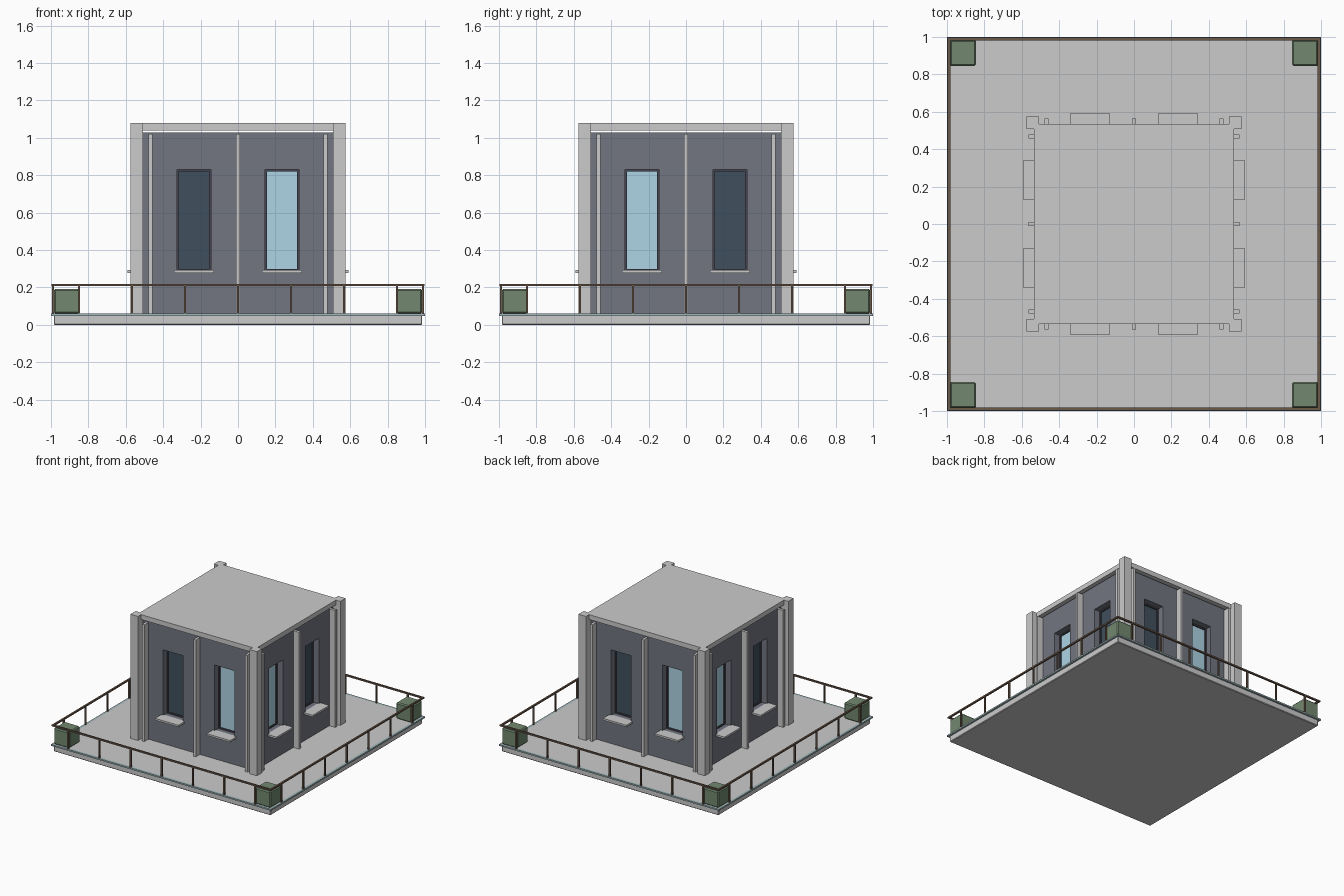
import bpy, bmesh
from mathutils import Matrix, Vector
from math import pi

if "Cube" in bpy.data.objects:
    bpy.data.objects.remove(bpy.data.objects["Cube"])


def paint(name, rgb):
    m = bpy.data.materials.new(name)
    m.diffuse_color = (*rgb, 1)
    m.use_nodes = True
    m.node_tree.nodes["Principled BSDF"].inputs["Base Color"].default_value = m.diffuse_color
    return m


WALL = paint("wall_slate", (0.17, 0.18, 0.22))
DARK = paint("dark_glass", (0.05, 0.08, 0.11))
LIGHT = paint("light_glass", (0.42, 0.66, 0.78))
FRAME = paint("frame_dark", (0.06, 0.06, 0.08))
GREEN = paint("hedge_green", (0.17, 0.25, 0.16))
BROWN = paint("rail_brown", (0.15, 0.10, 0.07))
TEAL = paint("edge_teal", (0.36, 0.48, 0.50))


def boxes(name, parts, mat=None, turns=(0,), bevel=0):
    """Boxes given as (x0, x1, y0, y1, z0, z1), repeated by quarter turns about z."""
    bm = bmesh.new()
    for k in turns:
        for x0, x1, y0, y1, z0, z1 in parts:
            size = Matrix.Diagonal((x1 - x0, y1 - y0, z1 - z0, 1))
            mid = Matrix.Translation(Vector((x0 + x1, y0 + y1, z0 + z1)) / 2)
            bmesh.ops.create_cube(bm, size=1, matrix=Matrix.Rotation(k * pi / 2, 4, 'Z') @ mid @ size)
    me = bpy.data.meshes.new(name)
    bm.to_mesh(me)
    bm.free()
    ob = bpy.data.objects.new(name, me)
    bpy.context.collection.objects.link(ob)
    if mat:
        me.materials.append(mat)
    if bevel:
        b = ob.modifiers.new("bevel", 'BEVEL')
        b.width, b.segments = bevel, 1
    return ob


ALL = range(4)
WX, WW, Z0, Z1 = 0.235, 0.09, 0.29, 0.83   # window centre, half width, bottom, top
FACE, GLASS = -0.51, -0.45                 # wall face and glass plane

# Base slab with a thin projecting edge
boxes("base_slab", [(-.985, .985, -.985, .985, 0, .06)], bevel=.005)
boxes("base_edge", [(-1, 1, -1, -.98, .048, .06)], TEAL, ALL)

# Building body with recessed window openings
body = boxes("walls", [(FACE, -FACE, FACE, -FACE, .06, 1.03)], WALL)
cutter = boxes("window_cutter", [(s * WX - WW, s * WX + WW, -.6, -.44, Z0, Z1) for s in (-1, 1)], None, ALL)
cutter.hide_render = True
cutter.hide_viewport = True
cut = body.modifiers.new("windows", 'BOOLEAN')
cut.object, cut.operation, cut.solver = cutter, 'DIFFERENCE', 'EXACT'

# Roof and corner columns
boxes("roof", [(-.535, .535, -.535, .535, 1.04, 1.08)])
boxes("corner_columns", [(.507, .575, -.575, -.507, .06, 1.08)], None, ALL)

# Vertical wall strips
boxes("wall_strips", [(x - .011, x + .011, -.563, FACE + .01, .06, 1.02) for x in (-.468, 0, .468)], None, ALL)

# Glass: panes alternate dark and light from face to face
for name, mat, side in (("dark_panes", DARK, -1), ("light_panes", LIGHT, 1)):
    for turns, s in (((0, 2), side), ((1, 3), -side)):
        boxes(name, [(s * WX - WW, s * WX + WW, GLASS, -.435, Z0, Z1)], mat, turns)

# Window frames and sills
frames, sills = [], []
for c in (-WX, WX):
    a, b, t = c - WW, c + WW, .01
    frames += [(a, a + t, GLASS - .01, GLASS + .005, Z0, Z1), (b - t, b, GLASS - .01, GLASS + .005, Z0, Z1),
               (a + t, b - t, GLASS - .01, GLASS + .005, Z0, Z0 + t), (a + t, b - t, GLASS - .01, GLASS + .005, Z1 - t, Z1)]
    sills.append((c - .107, c + .107, -.59, FACE + .01, .278, .293))
boxes("window_frames", frames, FRAME, ALL)
boxes("window_sills", sills, None, ALL)

# Railing: handrail plus seven posts on each side
boxes("handrail", [(-.996, .996, -.996, -.982, .208, .22)], BROWN, ALL)
boxes("rail_posts", [(x - .006, x + .006, -.995, -.983, .055, .21)
                     for x in [i * .2833 for i in range(-3, 4)]], BROWN, ALL)

# Corner hedges
boxes("corner_hedges", [(.845, .985, -.985, -.845, .06, .193)], GREEN, ALL, bevel=.008)
